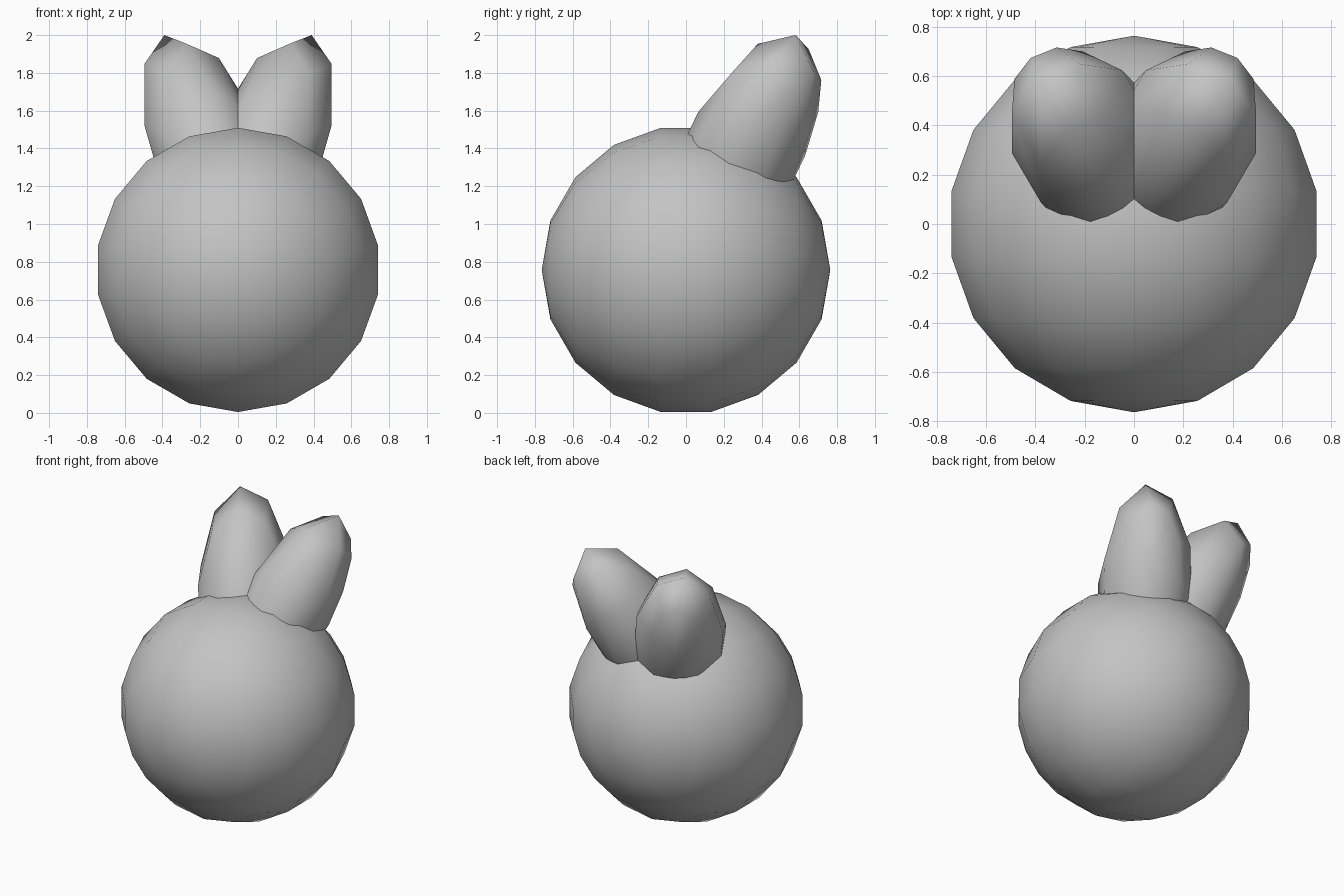
import bpy, bmesh, math
from mathutils import Matrix, Vector

if "Cube" in bpy.data.objects:
    bpy.data.objects.remove(bpy.data.objects["Cube"])

grey = bpy.data.materials.new("soft_grey")
grey.diffuse_color = (0.55, 0.55, 0.55, 1)
grey.use_nodes = True
grey.node_tree.nodes["Principled BSDF"].inputs["Base Color"].default_value = grey.diffuse_color


def ball(name, segments, rings, centre, side, depth, up):
    """Smooth low-poly ball with its poles along depth, stretched to three axes."""
    bm = bmesh.new()
    bmesh.ops.create_uvsphere(bm, u_segments=segments, v_segments=rings, radius=1,
                              matrix=Matrix.Rotation(math.radians(90), 4, 'X'))
    axes = Matrix((side, depth, up)).transposed()
    bm.transform(Matrix.Translation(Vector(centre)) @ axes.to_4x4())
    bmesh.ops.recalc_face_normals(bm, faces=bm.faces)
    for f in bm.faces:
        f.smooth = True
    mesh = bpy.data.meshes.new(name)
    bm.to_mesh(mesh)
    bm.free()
    mesh.materials.append(grey)
    obj = bpy.data.objects.new(name, mesh)
    bpy.context.collection.objects.link(obj)
    return obj


# Round head
R = 0.764
ball("head", 18, 9, (0, 0, 0.757), (R, 0, 0), (0, R, 0), (0, 0, R))

# Pair of ears, leaning back and outwards
for name, s in (("right_ear", 1), ("left_ear", -1)):
    ball(name, 10, 5, (0.16 * s, 0.30, 1.378),
         (0.248 * s, -0.185, -0.07),
         (0.19 * s, 0.324, 0.075),
         (0.18 * s, 0.19, 0.63))
